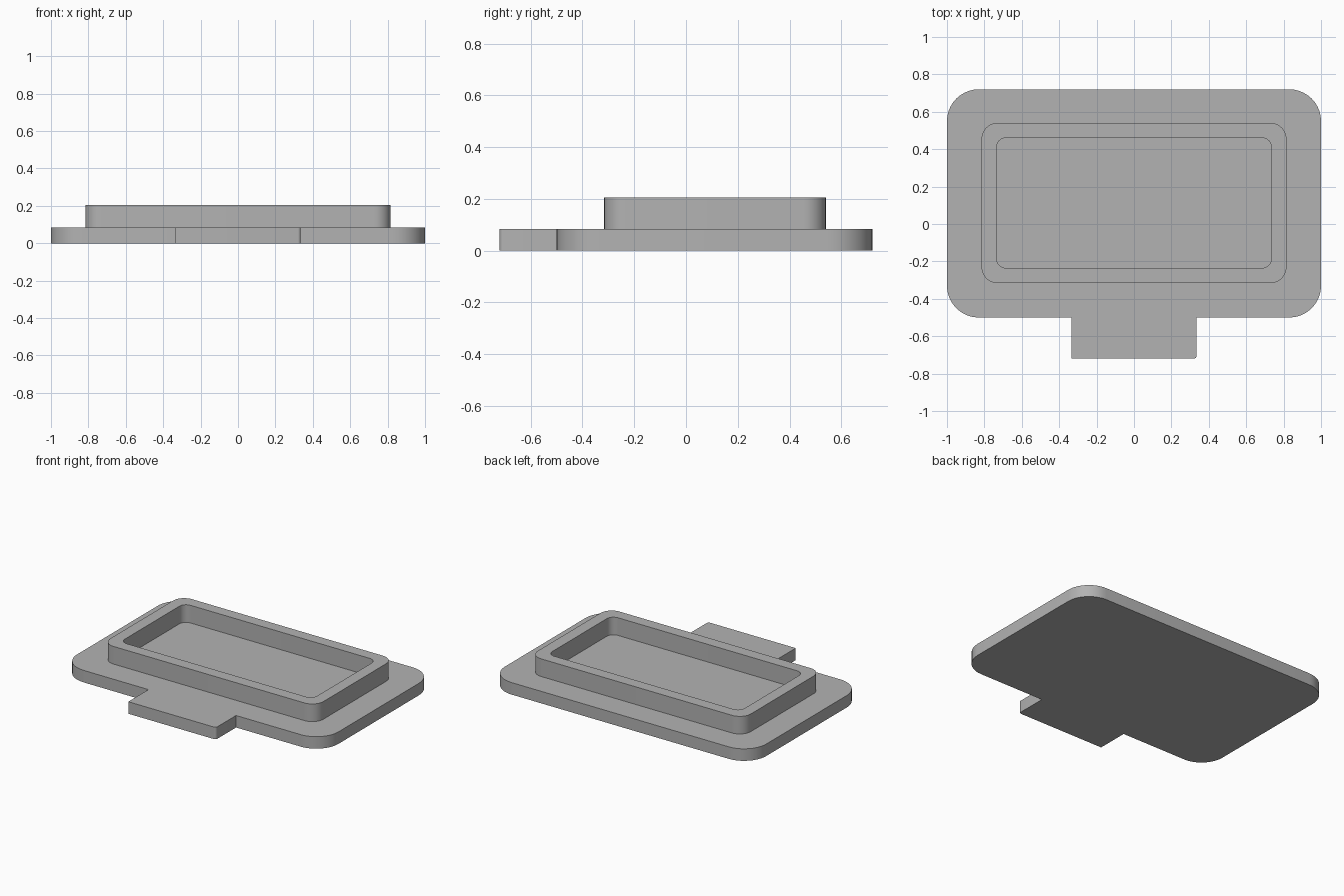
import bpy, bmesh, math

if "Cube" in bpy.data.objects:
    bpy.data.objects.remove(bpy.data.objects["Cube"])

grey = bpy.data.materials.new("plain grey")
grey.diffuse_color = (0.45, 0.45, 0.45, 1)
grey.use_nodes = True
grey.node_tree.nodes["Principled BSDF"].inputs["Base Color"].default_value = grey.diffuse_color


def arc(cx, cy, r, start, n=10):
    """Quarter turn, counter-clockwise from the start angle in degrees."""
    return [(cx + r * math.cos(math.radians(start + 90 * i / n)),
             cy + r * math.sin(math.radians(start + 90 * i / n))) for i in range(n + 1)]


def rounded_rect(x, y0, y1, r):
    """Symmetric in x, starting at the lower left corner."""
    return (arc(-x + r, y0 + r, r, 180) + arc(x - r, y0 + r, r, 270)
            + arc(x - r, y1 - r, r, 0) + arc(-x + r, y1 - r, r, 90))


def finish(bm, name):
    bmesh.ops.recalc_face_normals(bm, faces=bm.faces)
    mesh = bpy.data.meshes.new(name)
    bm.to_mesh(mesh)
    bm.free()
    mesh.materials.append(grey)
    ob = bpy.data.objects.new(name, mesh)
    bpy.context.collection.objects.link(ob)
    bpy.ops.object.select_all(action='DESELECT')
    ob.select_set(True)
    bpy.context.view_layer.objects.active = ob
    bpy.ops.object.shade_smooth_by_angle(angle=math.radians(30))
    return ob


def loop(bm, pts, z):
    return [bm.verts.new((x, y, z)) for x, y in pts]


def bridge(bm, a, b):
    n = len(a)
    for i in range(n):
        j = (i + 1) % n
        bm.faces.new((a[i], a[j], b[j], b[i]))


TOP, RIM_TOP = 0.083, 0.205

# Base plate with its front tab, as one outline
body = rounded_rect(1.0, -0.5, 0.72, 0.17)
tab = [(-0.335, -0.5), (-0.335, -0.72)] + arc(0.32, -0.705, 0.015, 270, 4) + [(0.335, -0.5)]
outline = body[:11] + tab + body[11:]
bm = bmesh.new()
low, high = loop(bm, outline, 0), loop(bm, outline, TOP)
bridge(bm, low, high)
bm.faces.new(low)
bm.faces.new(high)
finish(bm, "base_plate")

# Raised rim around the tray; the plate forms the tray floor
outer = rounded_rect(0.815, -0.316, 0.54, 0.085)
inner = rounded_rect(0.735, -0.235, 0.46, 0.05)
bm = bmesh.new()
loops = [loop(bm, outer, TOP), loop(bm, outer, RIM_TOP),
         loop(bm, inner, RIM_TOP), loop(bm, inner, TOP)]
for k in range(4):
    bridge(bm, loops[k], loops[(k + 1) % 4])
finish(bm, "raised_rim")
